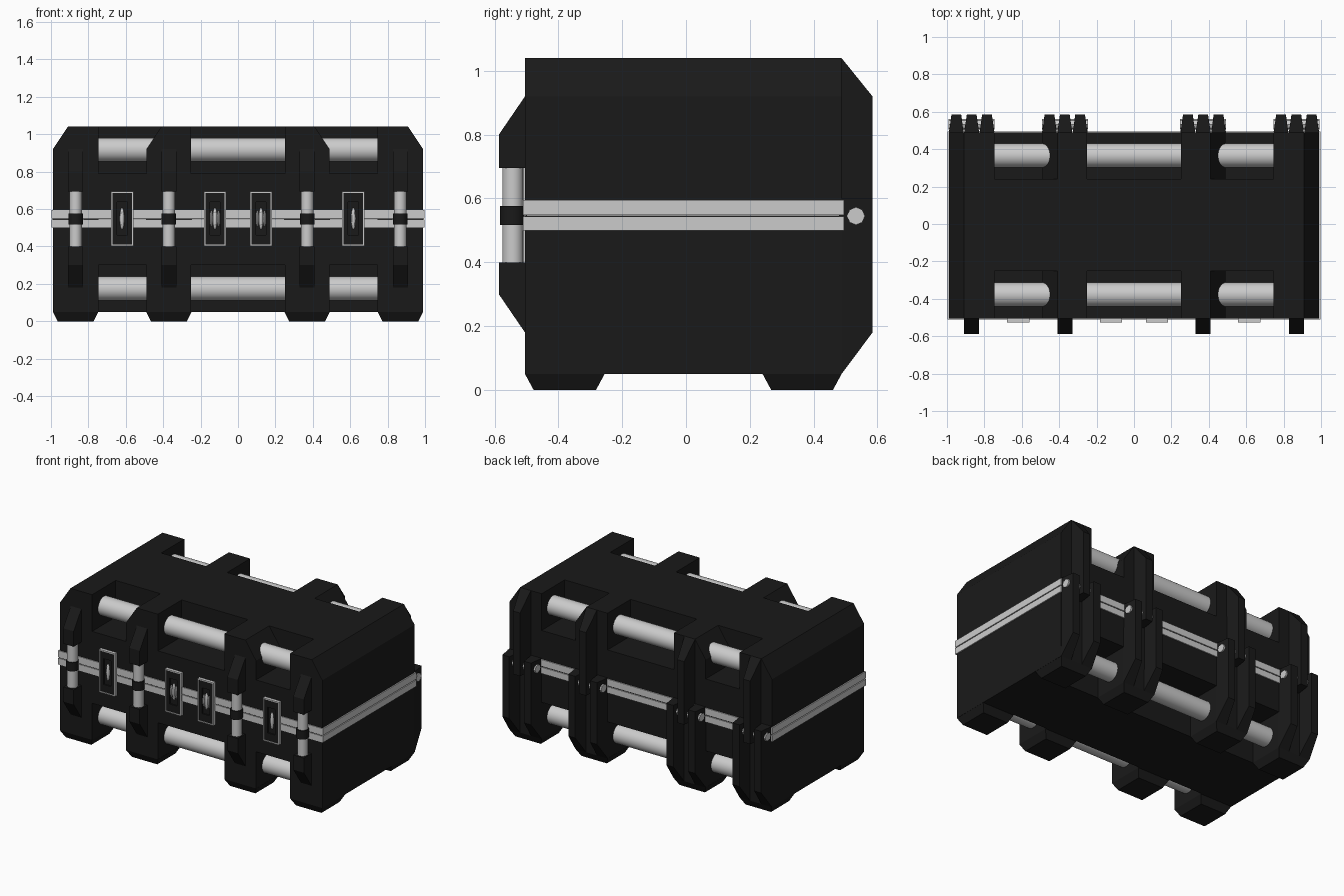
import bpy, bmesh
from math import pi
from mathutils import Matrix

if "Cube" in bpy.data.objects:
    bpy.data.objects.remove(bpy.data.objects["Cube"])

dark = bpy.data.materials.new("dark_plastic")
dark.diffuse_color = (0.01, 0.01, 0.01, 1)
dark.use_nodes = True
dark.node_tree.nodes["Principled BSDF"].inputs["Base Color"].default_value = dark.diffuse_color


def finish(bm, name, mat=None, smooth=False):
    bmesh.ops.recalc_face_normals(bm, faces=bm.faces)
    me = bpy.data.meshes.new(name)
    bm.to_mesh(me)
    bm.free()
    ob = bpy.data.objects.new(name, me)
    bpy.context.collection.objects.link(ob)
    if mat:
        me.materials.append(mat)
    if smooth:
        bpy.ops.object.select_all(action='DESELECT')
        ob.select_set(True)
        bpy.context.view_layer.objects.active = ob
        bpy.ops.object.shade_smooth_by_angle()
    return ob


def add_box(bm, x0, x1, y0, y1, z0, z1):
    m = Matrix.Translation(((x0 + x1) / 2, (y0 + y1) / 2, (z0 + z1) / 2))
    m = m @ Matrix.Diagonal((x1 - x0, y1 - y0, z1 - z0, 1))
    return bmesh.ops.create_cube(bm, size=1, matrix=m)["verts"]


def add_prism(bm, pts, axis, a, b):
    """Extrude a profile: (x, z) points along Y or (y, z) points along X."""
    place = (lambda p, t: (p[0], t, p[1])) if axis == 'Y' else (lambda p, t: (t, p[0], p[1]))
    lo = [bm.verts.new(place(p, a)) for p in pts]
    hi = [bm.verts.new(place(p, b)) for p in pts]
    bm.faces.new(lo)
    bm.faces.new(hi)
    n = len(pts)
    for i in range(n):
        j = (i + 1) % n
        bm.faces.new((lo[i], lo[j], hi[j], hi[i]))
    return lo + hi


def add_rod(bm, axis, c, r, length, sides):
    rot = Matrix.Rotation(pi / 2, 4, 'Y') if axis == 'X' else Matrix()
    bmesh.ops.create_cone(bm, cap_ends=True, segments=sides, radius1=r, radius2=r,
                          depth=length, matrix=Matrix.Translation(c) @ rot)


def cut(ob, cutter):
    mod = ob.modifiers.new("notches", 'BOOLEAN')
    mod.operation, mod.solver, mod.object = 'DIFFERENCE', 'EXACT', cutter
    bpy.context.view_layer.objects.active = ob
    bpy.ops.object.modifier_apply(modifier=mod.name)
    bpy.data.objects.remove(cutter)


FRONT, BACK = -0.505, 0.488
RIBS = (-0.868, -0.37, 0.37, 0.868)
EDGES = ((-0.7, -0.25), (0.24, 0.7))

# Lid and base shells
bm = bmesh.new()
add_prism(bm, [(-.99, .546), (.99, .546), (.99, .92), (.91, 1.04), (-.91, 1.04), (-.99, .92)],
          'Y', FRONT, BACK)
lid = finish(bm, "lid_shell", dark)
bm = bmesh.new()
add_box(bm, -.99, .99, FRONT, BACK, .05, .545)
base = finish(bm, "base_shell", dark)

# Notches along the long edges leave the ribs standing
top, bottom = bmesh.new(), bmesh.new()
for y0, y1 in EDGES:
    add_box(top, -.25, .25, y0, y1, .79, 1.2)
    add_box(bottom, -.25, .25, y0, y1, -.1, .30)
    for s in (-1, 1):
        add_prism(top, [(s * .747, .79), (s * .49, .79), (s * .49, .92),
                        (s * .37, 1.10), (s * .747, 1.10)], 'Y', y0, y1)
        add_box(bottom, min(s * .49, s * .747), max(s * .49, s * .747), y0, y1, -.1, .30)
cut(lid, finish(top, "lid_notch_cutter"))
cut(base, finish(bottom, "base_notch_cutter"))

# Grip bars inside the notches
bm = bmesh.new()
for y in (-.377, .366):
    for z, inner in ((.917, .43), (.175, .48)):
        add_rod(bm, 'X', (0, y, z), .064, .51, 32)
        for s in (-1, 1):
            add_rod(bm, 'X', (s * (.755 + inner) / 2, y, z), .064, .755 - inner, 32)
finish(bm, "grip_bars", smooth=True)

# Tapered feet
bm = bmesh.new()
for x in RIBS:
    for y0, y1 in ((FRONT, -.255), (.24, BACK)):
        cy = (y0 + y1) / 2
        for v in add_box(bm, x - .121, x + .121, y0, y1, 0, .05):
            if v.co.z < .01:
                v.co.x += -.025 if v.co.x > x else .025
                v.co.y += -.027 if v.co.y > cy else .027
finish(bm, "feet", dark)

# Metal rims at the seam
for name, z0, z1 in (("base_rim", .50, .543), ("lid_rim", .549, .595)):
    bm = bmesh.new()
    add_box(bm, -.998, .998, -.511, .495, z0, z1)
    finish(bm, name)

# Hinge knuckles: one on the lid between two on the base, with a pin
lid_k, base_k, pins = bmesh.new(), bmesh.new(), bmesh.new()
lid_prof = [(.48, 1.04), (BACK, 1.04), (.585, .92), (.585, .49), (.48, .49)]
base_prof = [(.48, .05), (BACK, .05), (.585, .18), (.585, .60), (.48, .60)]
for x in RIBS:
    for bm, prof, dx in ((lid_k, lid_prof, 0), (base_k, base_prof, -.082), (base_k, base_prof, .082)):
        for v in add_prism(bm, prof, 'X', x + dx - .04, x + dx + .04):
            if v.co.y > .55:
                v.co.x += -.014 if v.co.x > x + dx else .014
    add_rod(pins, 'X', (x, .533, .545), .028, .246, 8)
finish(lid_k, "lid_hinge_knuckles", dark)
finish(base_k, "base_hinge_knuckles", dark)
finish(pins, "hinge_pins")

# Front struts: dark wedges, grey rods and dark collars
wedges, rods, collars = bmesh.new(), bmesh.new(), bmesh.new()
for x in RIBS:
    for z0, z1, z2 in ((.92, .80, .695), (.18, .30, .40)):
        add_prism(wedges, [(-.50, z0), (FRONT, z0), (-.587, z1), (-.587, z2), (-.50, z2)],
                  'X', x - .04, x + .04)
    add_rod(rods, 'Z', (x, -.543, .547), .033, .30, 20)
    add_rod(collars, 'Z', (x, -.545, .547), .039, .06, 20)
finish(wedges, "strut_wedges", dark)
finish(rods, "strut_rods", smooth=True)
finish(collars, "strut_collars", dark, smooth=True)

# Latches: thin grey frame, dark plate with a sunk window, grey dials
frames, plates, dials = bmesh.new(), bmesh.new(), bmesh.new()


def add_frame(bm, x, z, ow, oh, iw, ih, y0, y1):
    add_box(bm, x - ow, x - iw, y0, y1, z - oh, z + oh)
    add_box(bm, x + iw, x + ow, y0, y1, z - oh, z + oh)
    add_box(bm, x - iw, x + iw, y0, y1, z - oh, z - ih)
    add_box(bm, x - iw, x + iw, y0, y1, z + ih, z + oh)


def add_dial(x, w, h):
    m = Matrix.Translation((x, -.512, .549)) @ Matrix.Diagonal((w, .014, h, 1))
    bmesh.ops.create_uvsphere(dials, u_segments=12, v_segments=10, radius=1, matrix=m)


for x in (-.62, -.123, .123, .617):
    add_frame(frames, x, .549, .06, .146, .052, .138, -.526, -.50)
    add_frame(plates, x, .549, .052, .138, .028, .088, -.522, -.50)
    add_box(plates, x - .028, x + .028, -.513, -.50, .461, .637)
    add_dial(x, .013, .058)
    if abs(x) < .3:
        add_dial(x - .019, .009, .043)
        add_dial(x + .019, .009, .043)
finish(frames, "latch_frames")
finish(plates, "latch_plates", dark)
finish(dials, "latch_dials", smooth=True)
